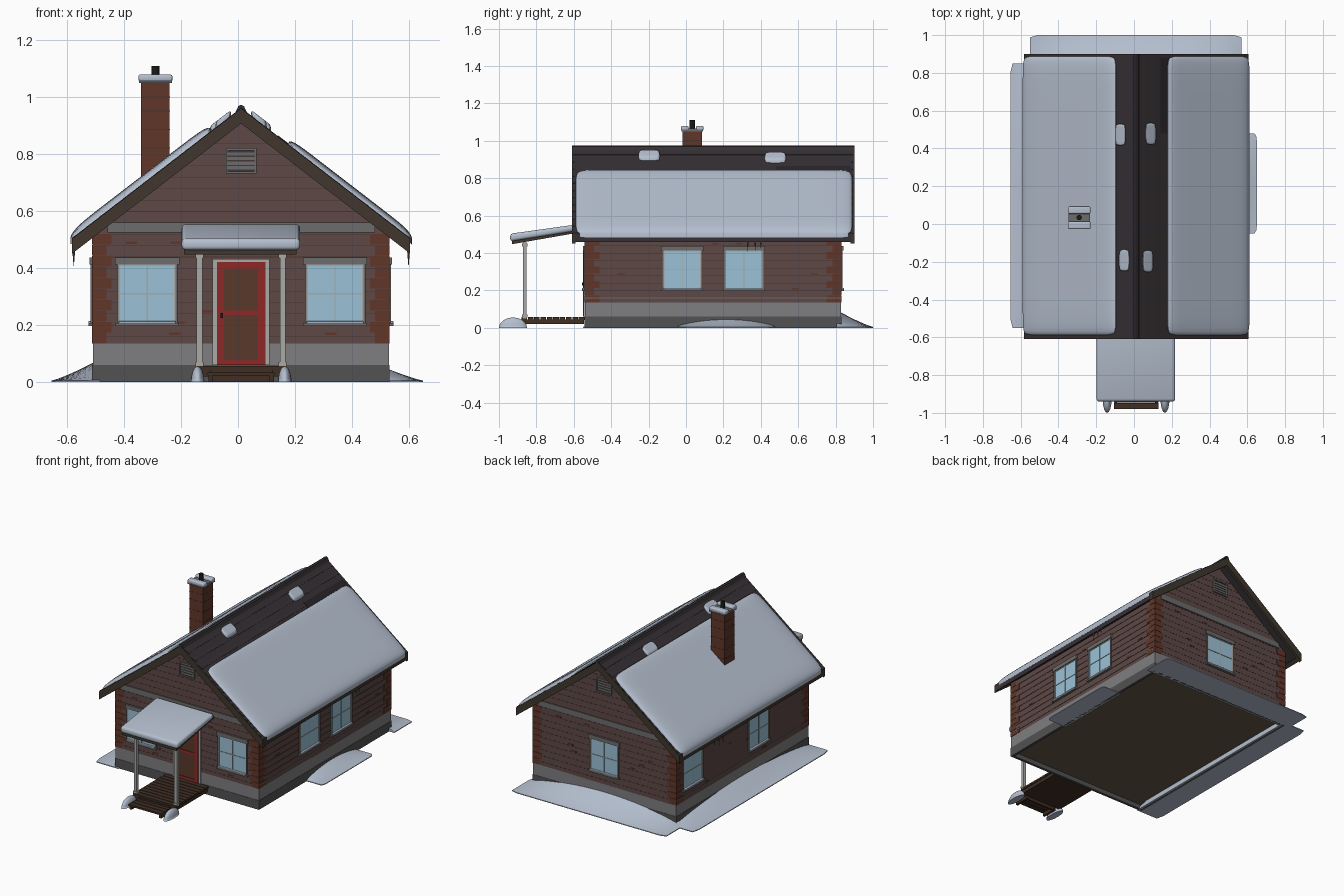
import bpy, bmesh, math, random
from mathutils import Matrix

if "Cube" in bpy.data.objects:
    bpy.data.objects.remove(bpy.data.objects["Cube"])

random.seed(4)
CX, X0, X1, Y0, Y1 = 0.011, -0.51, 0.53, -0.54, 0.83  # wall extents
RZ, K = 0.963, 0.77                                   # ridge height, roof slope

COL = dict(
    snow=(.46, .52, .62), wall=(.11, .065, .06), groove=(.06, .037, .034), brick=(.115, .037, .022),
    roof=(.036, .029, .034), fascia=(.05, .037, .027), stone=(.21, .21, .22), base=(.085, .085, .085),
    red=(.27, .022, .02), screen=(.10, .04, .024), white=(.40, .40, .38), trim=(.15, .15, .15),
    deck=(.05, .027, .017), floor=(.13, .095, .06), glass=(.33, .54, .68), ice=(.10, .11, .13),
    patch=(.022, .018, .021), black=(.01, .01, .01))
MATS = {}
for n, c in COL.items():
    MATS[n] = bpy.data.materials.new(n)
    MATS[n].diffuse_color = (*c, 1)


def finish(bm, name, mat, bevel=0, smooth=False):
    bmesh.ops.recalc_face_normals(bm, faces=bm.faces)
    me = bpy.data.meshes.new(name)
    bm.to_mesh(me)
    bm.free()
    me.materials.append(MATS[mat])
    ob = bpy.data.objects.new(name, me)
    bpy.context.collection.objects.link(ob)
    if bevel:
        m = ob.modifiers.new("round", 'BEVEL')
        m.width, m.segments, m.limit_method = bevel, 4, 'NONE'
    if bevel or smooth:
        for p in me.polygons:
            p.use_smooth = True
    return ob


def make(name, mat, prisms, bevel=0):
    """One object from a list of (profile, axis, start, end) prisms."""
    bm = bmesh.new()
    for prof, ax, a, b in prisms:
        lo, hi = [[bm.verts.new({'x': (t, p, q), 'y': (p, t, q)}[ax]) for p, q in prof] for t in (a, b)]
        bm.faces.new(lo)
        bm.faces.new(hi[::-1])
        for i in range(len(prof)):
            j = (i + 1) % len(prof)
            bm.faces.new((lo[i], lo[j], hi[j], hi[i]))
    return finish(bm, name, mat, bevel)


def box(x0, x1, y0, y1, z0, z1):
    return ([(x0, z0), (x1, z0), (x1, z1), (x0, z1)], 'y', y0, y1)


def slope(s, d0, d1, y0, y1, h0, h1, lift=0):
    """Slab following the roof plane; d is distance from the ridge, h is height over the plane."""
    return ([(CX + s * d, RZ - K * d + h) for d, h in ((d0, h0), (d1, h0), (d1, h1 + lift), (d0, h1))], 'y', y0, y1)


def sheet(name, nx, ny, place, base):
    """Smooth closed snow blanket: place(s, t) gives the top, base(co) lowers the rim."""
    bm = bmesh.new()
    bmesh.ops.create_grid(bm, x_segments=nx, y_segments=ny, size=1)
    for v in bm.verts:
        v.co = place(v.co.x, v.co.y)
    rim = bmesh.ops.extrude_edge_only(bm, edges=[e for e in bm.edges if e.is_boundary])['geom']
    for v in rim:
        if isinstance(v, bmesh.types.BMVert):
            base(v.co)
    bmesh.ops.holes_fill(bm, edges=[e for e in bm.edges if e.is_boundary])
    finish(bm, name, 'snow', smooth=True).data.set_sharp_from_angle(angle=math.radians(50))


def roof_snow(name, s, d0, d1, y0, y1, h):
    """Pillow of snow lying on one roof side."""
    def place(a, b):
        p, q = math.sin(a * math.pi / 2), math.sin(b * math.pi / 2)
        top = ((1 - abs(p) ** 10) * (1 - abs(q) ** 16)) ** .5
        dm, dr, ym, yr = (d0 + d1) / 2, (d1 - d0) / 2, (y0 + y1) / 2, (y1 - y0) / 2
        r = min(.022, dr * .4)
        d = dm + p * (dr - r * abs(q) ** (yr * 60) * .5)
        return CX + s * d, ym + q * (yr - r * abs(p) ** (dr * 60) * .5), RZ - K * d + .004 + (h - .004) * top

    def base(co):
        co.z -= .022
    sheet(name, 20, 28, place, base)


def on_wall(w, u0, u1, v0, v1, z0, z1):
    """Box on a wall; u runs along it, v points out of it."""
    if w == 'front':
        return box(u0, u1, Y0 - v1, Y0 - v0, z0, z1)
    if w == 'back':
        return box(u0, u1, Y1 + v0, Y1 + v1, z0, z1)
    if w == 'right':
        return box(X1 + v0, X1 + v1, u0, u1, z0, z1)
    return box(X0 - v1, X0 - v0, u0, u1, z0, z1)


# Foundation ring and raised floor
T = .015
for nm, mt, z0, z1, g in (("foundation_lower", 'base', 0, .06, .002), ("foundation_upper", 'stone', .06, .135, 0)):
    make(nm, mt, [box(X0 - g, X1 + g, Y0 - g, Y0 + T, z0, z1), box(X0 - g, X1 + g, Y1 - T, Y1 + g, z0, z1),
                  box(X0 - g, X0 + T, Y0, Y1, z0, z1), box(X1 - T, X1 + g, Y0, Y1, z0, z1)])
make("floor", 'floor', [box(X0 + .01, X1 - .01, Y0 + .01, Y1 - .01, .03, .05)])

# Gabled wall body, plank grooves and grey belt
make("walls", 'wall', [([(X0, .13), (X1, .13), (X1, .515), (CX, .915), (X0, .515)], 'y', Y0, Y1)])
grooves = []
for i in range(18):
    z = .158 + i * .04
    hw = min(.521, (.91 - z) / K)
    grooves.append(box(CX - hw, CX + hw, Y0 - .001, Y1 + .001, z, z + .002))
make("plank_grooves", 'groove', grooves)
make("gable_belt", 'trim', [on_wall(w, CX - .47, CX + .47, 0, .006, .525, .56) for w in ('front', 'back')]
     + [on_wall(w, Y0, Y1, 0, .003, .158, .163) for w in ('left', 'right')])

# Corner quoins and scattered accent bricks
quoins = []
for sx in (-1, 1):
    for sy in (-1, 1):
        xc, yc = (X0 if sx < 0 else X1) + sx * .002, (Y0 if sy < 0 else Y1) + sy * .002
        for i in range(10):
            lx, ly = (.068, .05) if i % 2 else (.05, .08)
            xs, ys = sorted((xc, xc - sx * lx)), sorted((yc, yc - sy * ly))
            quoins.append(box(*xs, *ys, .136 + i * .0385, .173 + i * .0385))
make("corner_quoins", 'brick', quoins)
accents = []
for w in ('front', 'back', 'left', 'right'):
    lo, hi = (X0, X1) if w in ('front', 'back') else (Y0, Y1)
    for i in range(9):
        u, z = random.uniform(lo + .1, hi - .16), .165 + .04 * random.randrange(9)
        accents.append(on_wall(w, u, u + .04, 0, .002, z, z + .008))
make("accent_bricks", 'brick', accents)

# Windows
for i, (w, c) in enumerate((('front', CX - .33), ('front', CX + .33), ('right', -.02), ('right', .31),
                            ('left', -.02), ('left', .66), ('back', CX))):
    P = lambda a, b, v, z0, z1: on_wall(w, c + a, c + b, 0, v, z0, z1)
    make(f"window_glass_{i}", 'glass', [P(-.1, .1, .003, .21, .413)])
    make(f"window_trim_{i}", 'trim', [P(-.113, .113, .011, .412, .438), P(-.106, -.1, .008, .205, .412),
                                      P(.1, .106, .008, .205, .412), P(-.112, .112, .016, .197, .208)])
    make(f"window_sash_{i}", 'white', [P(-.1, -.095, .006, .208, .412), P(.095, .1, .006, .208, .412),
                                       P(-.095, .095, .006, .408, .413), P(-.095, .095, .006, .208, .213),
                                       P(-.002, .002, .006, .21, .41), P(-.095, .095, .006, .308, .312)])
    make(f"sill_snow_{i}", 'snow', [P(-.1, .1, .016, .206, .214)], .003)

# Gable vents
for w in ('front', 'back'):
    P = lambda a, b, v, z0, z1: on_wall(w, CX + a, CX + b, 0, v, z0, z1)
    make(f"vent_back_{w}", 'groove', [P(-.05, .05, .004, .735, .82)])
    make(f"vent_louvres_{w}", 'trim', [P(-.054, -.046, .01, .735, .82), P(.046, .054, .01, .735, .82),
                                       P(-.054, .054, .01, .814, .822), P(-.054, .054, .01, .732, .74)]
         + [P(-.046, .046, .008, .747 + j * .016, .758 + j * .016) for j in range(4)])

# Front door
P = lambda a, b, v, z0, z1: on_wall('front', CX + a, CX + b, 0, v, z0, z1)
make("door_casing", 'white', [P(-.1, -.085, .008, .06, .43), P(.085, .1, .008, .06, .43), P(-.1, .1, .008, .422, .432)])
make("door_screen", 'screen', [P(-.085, .085, .005, .06, .422)])
make("door_frame", 'red', [P(-.085, -.06, .01, .06, .422), P(.06, .085, .01, .06, .422),
                           P(-.06, .06, .01, .395, .422), P(-.06, .06, .01, .06, .078),
                           P(-.06, .06, .01, .235, .252)])
make("door_handle", 'black', [P(-.072, -.063, .016, .225, .243)])

# Main roof, shingle courses, barge boards, ridge
S = (-1, 1)
make("roof", 'roof', [slope(s, 0, .594, -.595, .885, -.045, 0) for s in S])
make("shingle_courses", 'roof', [slope(s, i * .0495, (i + 1) * .0495, -.604, .894, -.006, -.002, .003)
                                 for s in S for i in range(12)])
make("roof_bare_patch", 'patch', [slope(1, .13, .19, .48, .88, -.002, .003)])
make("barge_boards", 'fascia', [slope(s, 0, .594, a, b, -.055, -.002) for s in S for a, b in ((-.61, -.59), (.88, .9))])
make("eave_boards", 'fascia', [slope(s, .572, .594, -.6, .89, -.048, -.01) for s in S])
make("ridge_cap", 'roof', [([(CX - .02, .947), (CX, .963), (CX + .02, .947), (CX + .01, .969), (CX, .974),
                            (CX - .01, .969)], 'y', -.61, .9)])
roof_snow("roof_snow_right", 1, .166, .6, -.588, .888, .026)
roof_snow("roof_snow_left", -1, .105, .6, -.588, .888, .03)
for i, (s, d, y) in enumerate(((-1, .055, .415), (1, .05, .42), (-1, .035, -.25), (1, .035, -.255))):
    roof_snow(f"ridge_snow_{i}", s, d, d + .055, y, y + .115, .02)

# Chimney
make("chimney", 'brick', [box(-.34, -.24, -.018, .085, .6, 1.05)])
make("chimney_courses", 'groove', [box(-.341, -.239, -.019, .086, z, z + .003) for z in (.76, .82, .885, .95, 1.0)])
make("chimney_cap", 'trim', [box(-.348, -.232, -.025, .092, 1.05, 1.065)])
make("chimney_cap_snow", 'snow', [box(-.35, -.23, -.027, .014, 1.055, 1.08), box(-.35, -.23, .054, .094, 1.055, 1.08)], .008)
bm = bmesh.new()
bmesh.ops.create_cone(bm, cap_ends=True, segments=16, radius1=.014, radius2=.014, depth=.06,
                      matrix=Matrix.Translation((-.29, .034, 1.08)))
finish(bm, "flue_pipe", 'black')

# Icicles under the eaves
bm = bmesh.new()
for x, ys in ((CX + .588, (.33, .37, .40)), (CX - .588, (.44, .48, .53))):
    for i, y in enumerate(ys):
        h = (.055, .05, .035)[i]
        bmesh.ops.create_cone(bm, cap_ends=True, segments=8, radius1=.0005, radius2=.005, depth=h,
                              matrix=Matrix.Translation((x, y, .462 - h / 2)))
finish(bm, "icicles", 'ice')

# Porch: canopy, posts, deck, step
make("canopy", 'fascia', [([(-.93, .447), (-.54, .515), (-.54, .535), (-.93, .468)], 'x', -.19, .205)])
make("canopy_snow", 'snow', [([(-.94, .462), (-.56, .522), (-.56, .556), (-.94, .503)], 'x', -.198, .218)], .015)
posts = []
for x in (CX - .146, CX + .146):
    posts += [box(x - .01, x + .01, -.872, -.852, .05, .458), box(x - .014, x + .014, -.876, -.848, .055, .07),
              box(x - .014, x + .014, -.876, -.848, .435, .45)]
make("porch_posts", 'white', posts)
make("deck_planks", 'deck', [box(CX - .155, CX + .155, -.88 + i * .034, -.85 + i * .034, .043, .057) for i in range(10)])
make("deck_joists", 'deck', [box(CX - .15, CX + .15, -.875, -.545, .02, .044)])
make("front_step", 'deck', [box(CX - .118, CX + .118, -.98 + i * .036, -.948 + i * .036, .022, .034) for i in range(3)]
     + [box(CX - .115, CX - .1, -.975, -.87, 0, .024), box(CX + .1, CX + .115, -.975, -.87, 0, .024),
        box(CX - .11, CX + .11, -.885, -.875, 0, .045)])

# Snow piles beside the step
bm = bmesh.new()
for x in (CX - .153, CX + .153):
    bmesh.ops.create_uvsphere(bm, u_segments=16, v_segments=12, radius=1,
                              matrix=Matrix.Translation((x, -.925, 0)) @ Matrix.Diagonal((.024, .075, .055, 1)))
bmesh.ops.bisect_plane(bm, geom=bm.verts[:] + bm.edges[:] + bm.faces[:], plane_co=(0, 0, 0), plane_no=(0, 0, 1), clear_inner=True)
bmesh.ops.holes_fill(bm, edges=[e for e in bm.edges if e.is_boundary])
finish(bm, "step_snow_piles", 'snow', smooth=True)


# Ground snow drifts leaning on the walls
def drift(name, w, u0, u1, width, height):
    def place(a, b):
        s, t = a / 2 + .5, b / 2 + .5
        z = .005 + height * (1 - t) ** 1.2 * max(0, math.sin(math.pi * s)) ** .7
        reach = width - .012 * max(0, 1 - min(s, 1 - s) * (u1 - u0) / .03) ** 2
        u, o = u0 + s * (u1 - u0), -.025 + t * (reach + .025)
        return {'back': (u, Y1 + o, z), 'left': (X0 - o, u, z), 'right': (X1 + o, u, z)}[w]

    def base(co):
        co.z = 0
    sheet(name, 28, 8, place, base)


drift("snow_drift_back", 'back', -.55, .57, .17, .09)
drift("snow_drift_left", 'left', -.55, .85, .145, .075)
drift("snow_drift_right", 'right', -.05, .48, .12, .05)

for m in bpy.data.materials:
    if m.users and not m.is_grease_pencil:
        m.use_nodes = True
        m.node_tree.nodes["Principled BSDF"].inputs["Base Color"].default_value = m.diffuse_color
